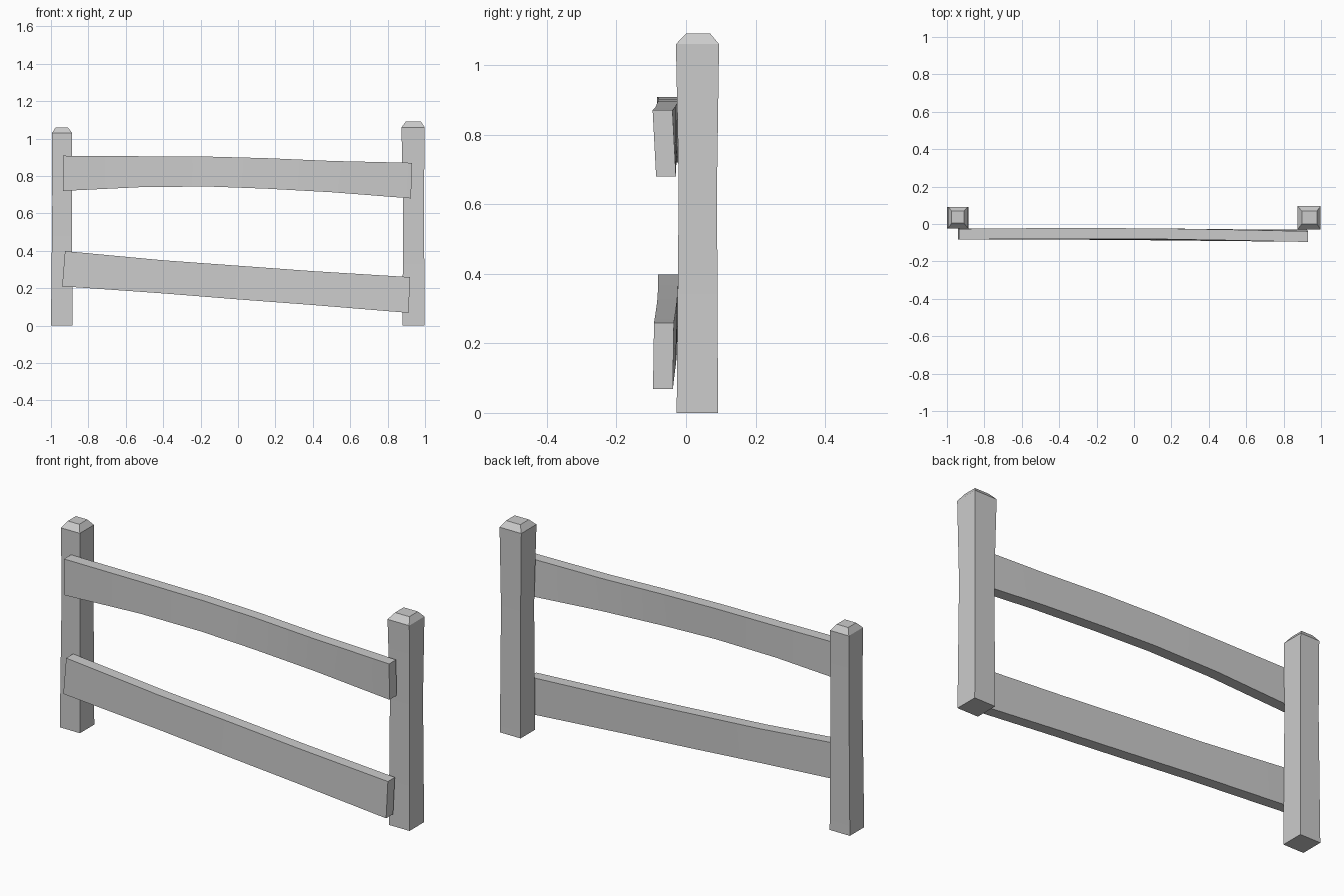
import bpy, bmesh


def loft(name, rings):
    """Skin a list of four-point rings into a closed solid."""
    bm = bmesh.new()
    loops = [[bm.verts.new(p) for p in ring] for ring in rings]
    for a, b in zip(loops, loops[1:]):
        for i in range(4):
            j = (i + 1) % 4
            bm.faces.new((a[i], a[j], b[j], b[i]))
    bm.faces.new(loops[0])
    bm.faces.new(loops[-1])
    bmesh.ops.recalc_face_normals(bm, faces=bm.faces)
    mesh = bpy.data.meshes.new(name)
    bm.to_mesh(mesh)
    bm.free()
    obj = bpy.data.objects.new(name, mesh)
    bpy.context.collection.objects.link(obj)
    bpy.context.view_layer.objects.active = obj
    obj.select_set(True)
    bpy.ops.object.shade_smooth_by_angle(angle=0.5)
    obj.select_set(False)


def post(name, levels):
    # each level: z, x min, x max, y min, y max
    loft(name, [[(x0, y0, z), (x1, y0, z), (x1, y1, z), (x0, y1, z)]
                for z, x0, x1, y0, y1 in levels])


def rail(name, sections, thick=0.057):
    # each section: top x, top z, top front y, bottom x, bottom z, bottom front y
    loft(name, [[(xt, yt, zt), (xt, yt + thick, zt),
                 (xb, yb + thick, zb), (xb, yb, zb)]
                for xt, zt, yt, xb, zb, yb in sections])


# Posts with a slight waist and chamfered caps
post("left_post", [
    (0, -1.0, -0.885, -0.025, 0.092),
    (0.65, -0.993, -0.887, -0.021, 0.089),
    (1.03, -0.994, -0.887, -0.023, 0.092),
    (1.06, -0.975, -0.91, 0.005, 0.07)])
post("right_post", [
    (0, 0.88, 0.998, -0.027, 0.092),
    (0.65, 0.882, 0.994, -0.021, 0.089),
    (1.06, 0.874, 0.998, -0.029, 0.095),
    (1.09, 0.897, 0.978, 0.0, 0.07)])

# Warped upper rail
rail("upper_rail", [
    (-0.935, 0.908, -0.083, -0.935, 0.72, -0.08),
    (-0.5, 0.905, -0.079, -0.5, 0.741, -0.081),
    (-0.15, 0.903, -0.079, -0.15, 0.743, -0.083),
    (0.15, 0.895, -0.081, 0.15, 0.732, -0.084),
    (0.5, 0.88, -0.087, 0.5, 0.713, -0.085),
    (0.93, 0.87, -0.096, 0.925, 0.68, -0.086)])

# Slipped, sloping lower rail
rail("lower_rail", [
    (-0.925, 0.398, -0.08, -0.94, 0.21, -0.082),
    (-0.4, 0.349, -0.081, -0.4, 0.172, -0.083),
    (0.0, 0.32, -0.083, 0.0, 0.14, -0.086),
    (0.4, 0.291, -0.087, 0.4, 0.11, -0.09),
    (0.92, 0.259, -0.092, 0.912, 0.068, -0.095)])
